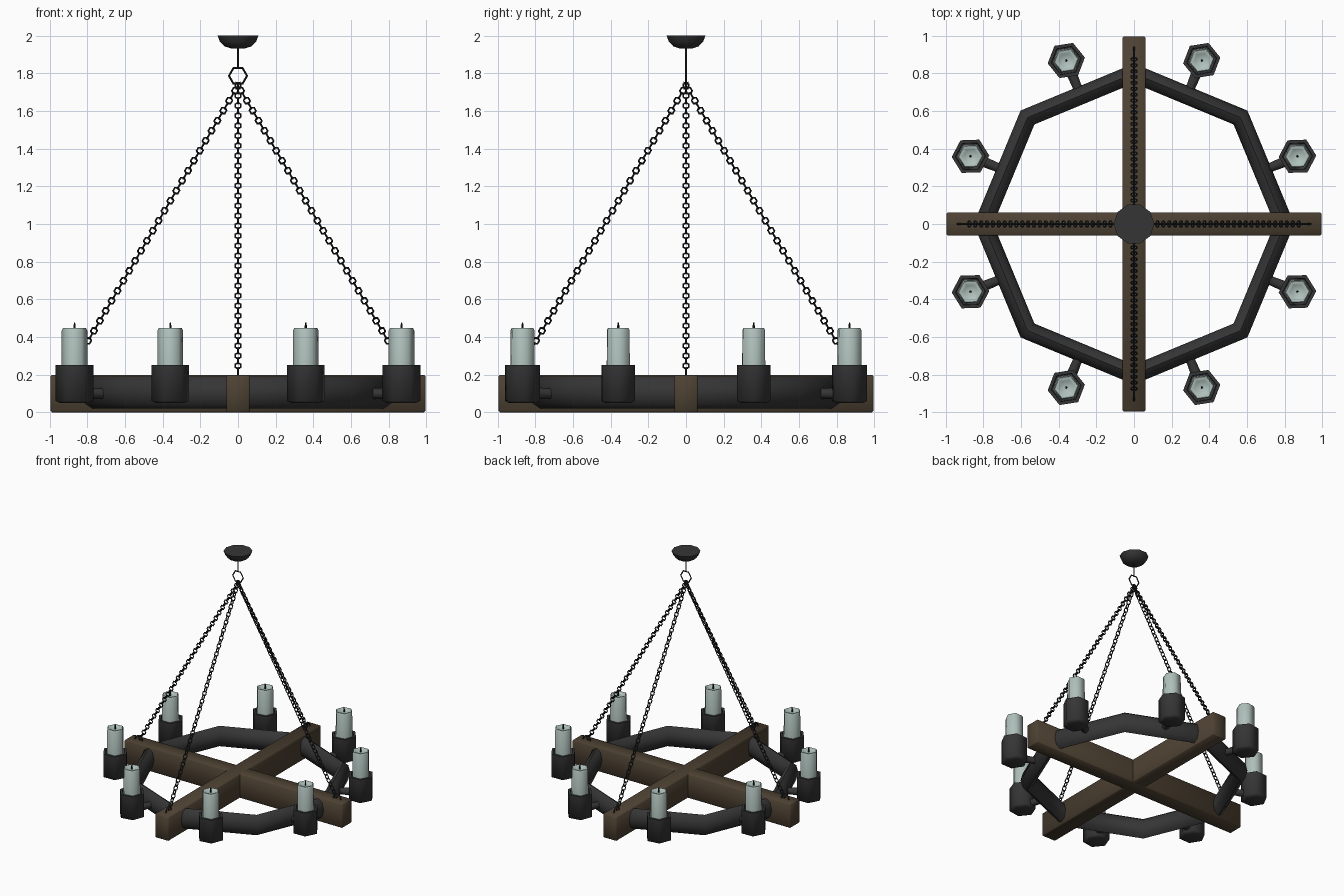
import bpy, bmesh, math
from mathutils import Vector, Matrix

if "Cube" in bpy.data.objects:
    bpy.data.objects.remove(bpy.data.objects["Cube"])

def material(name, r, g, b):
    m = bpy.data.materials.new(name)
    m.diffuse_color = (r, g, b, 1)
    m.use_nodes = True
    m.node_tree.nodes["Principled BSDF"].inputs["Base Color"].default_value = m.diffuse_color
    return m

WOOD = material("dark_wood", 0.075, 0.053, 0.032)
IRON = material("cast_iron", 0.036, 0.036, 0.037)
CHAIN = material("chain_steel", 0.016, 0.017, 0.018)
WAX = material("pale_wax", 0.43, 0.53, 0.50)
WICK = material("wick_black", 0.01, 0.01, 0.01)

def finish(bm, name, mat, angle=65):
    bmesh.ops.recalc_face_normals(bm, faces=bm.faces)
    me = bpy.data.meshes.new(name)
    bm.to_mesh(me)
    bm.free()
    me.materials.append(mat)
    ob = bpy.data.objects.new(name, me)
    bpy.context.collection.objects.link(ob)
    bpy.ops.object.select_all(action='DESELECT')
    bpy.context.view_layer.objects.active = ob
    ob.select_set(True)
    bpy.ops.object.shade_smooth_by_angle(angle=math.radians(angle))
    return ob

def bridge(bm, a, b):
    n = len(a)
    for i in range(n):
        bm.faces.new((a[i], a[(i + 1) % n], b[(i + 1) % n], b[i]))

def lathe(bm, profile, sides, matrix):
    """Revolve (radius, height) points round z and cap both ends."""
    rings = []
    for r, z in profile:
        rings.append([bm.verts.new(matrix @ Vector((r * math.cos(t), r * math.sin(t), z)))
                      for t in (2 * math.pi * i / sides for i in range(sides))])
    for a, b in zip(rings, rings[1:]):
        bridge(bm, a, b)
    bm.faces.new(rings[0])
    bm.faces.new(rings[-1])

def torus(bm, major, minor_r, minor_z, sides, section, matrix, stretch=1.0):
    rings = []
    for i in range(sides):
        t = 2 * math.pi * i / sides
        ring = []
        for j in range(section):
            p = 2 * math.pi * j / section
            r = major + minor_r * math.cos(p)
            ring.append(bm.verts.new(matrix @ Vector(
                (stretch * r * math.cos(t), r * math.sin(t), minor_z * math.sin(p)))))
        rings.append(ring)
    for i in range(sides):
        bridge(bm, rings[i], rings[(i + 1) % sides])

def rot(deg, axis='Z'):
    return Matrix.Rotation(math.radians(deg), 4, axis)

# crossed wooden beams
for name, sx, sy in (("beam_side_to_side", 1.99, 0.124), ("beam_front_to_back", 0.124, 1.99)):
    bm = bmesh.new()
    bmesh.ops.create_cube(bm, size=1, matrix=Matrix.Translation((0, 0, 0.0985))
                          @ Matrix.Diagonal((sx, sy, 0.197, 1)))
    bmesh.ops.bevel(bm, geom=bm.edges[:], offset=0.006, segments=1, affect='EDGES')
    finish(bm, name, WOOD, 50)

# octagonal iron ring
bm = bmesh.new()
torus(bm, 0.80, 0.052, 0.084, 8, 8, Matrix.Translation((0, 0, 0.105)))
finish(bm, "iron_ring", IRON)

# eight arms, cups, candles and wicks
arms, cups, candles, wicks = (bmesh.new() for _ in range(4))
for k in range(8):
    a = 22.5 + 45 * k
    t = math.radians(a)
    x, y = 0.94 * math.cos(t), 0.94 * math.sin(t)
    spin = 2 if abs(x) > abs(y) else 9
    place = Matrix.Translation((x, y, 0)) @ rot(spin)
    lathe(arms, [(0.034, 0.72), (0.028, 0.80), (0.034, 0.88)], 6,
          Matrix.Translation((0, 0, 0.10)) @ rot(a) @ rot(90, 'Y'))
    lathe(cups, [(0.075, 0.048), (0.1, 0.06), (0.1, 0.25), (0.08, 0.25), (0.078, 0.21)], 6, place)
    lathe(candles, [(0.07, 0.2), (0.068, 0.435), (0.062, 0.447), (0.052, 0.447), (0.04, 0.435)], 6, place)
    lathe(wicks, [(0.006, 0.43), (0.006, 0.46), (0.003, 0.476)], 5, place)
finish(arms, "candle_arms", IRON)
finish(cups, "candle_cups", IRON)
finish(candles, "candles", WAX)
finish(wicks, "candle_wicks", WICK)

# four chains with an eyelet on each beam end
chains, eyes = bmesh.new(), bmesh.new()
low, high = Vector((0.89, 0, 0.22)), Vector((0, 0, 1.735))
line = high - low
links = 58
basis = line.to_track_quat('X', 'Y').to_matrix().to_4x4()
for k in range(4):
    turn = rot(90 * k)
    torus(eyes, 0.033, 0.006, 0.006, 8, 4,
          turn @ Matrix.Translation((0.905, 0, 0.2)) @ rot(90, 'X'))
    for i in range(links):
        m = (turn @ Matrix.Translation(low + line * (i / (links - 1)))
             @ basis @ rot(90 * (i % 2), 'X'))
        torus(chains, 0.0165, 0.005, 0.005, 6, 4, m, 1.12)
finish(chains, "chains", CHAIN)
finish(eyes, "beam_eyelets", CHAIN)

# hanging ring, rod and ceiling canopy
bm = bmesh.new()
torus(bm, 0.048, 0.006, 0.006, 6, 4, Matrix.Translation((0, 0, 1.787)) @ rot(90, 'X'))
finish(bm, "hanging_ring", CHAIN)
bm = bmesh.new()
lathe(bm, [(0.005, 1.825), (0.005, 1.94)], 6, Matrix.Identity(4))
finish(bm, "hanging_rod", CHAIN)
bm = bmesh.new()
lathe(bm, [(0.035, 1.932), (0.07, 1.943), (0.096, 1.968), (0.108, 2.0)], 10, Matrix.Identity(4))
finish(bm, "ceiling_canopy", IRON, 40)
